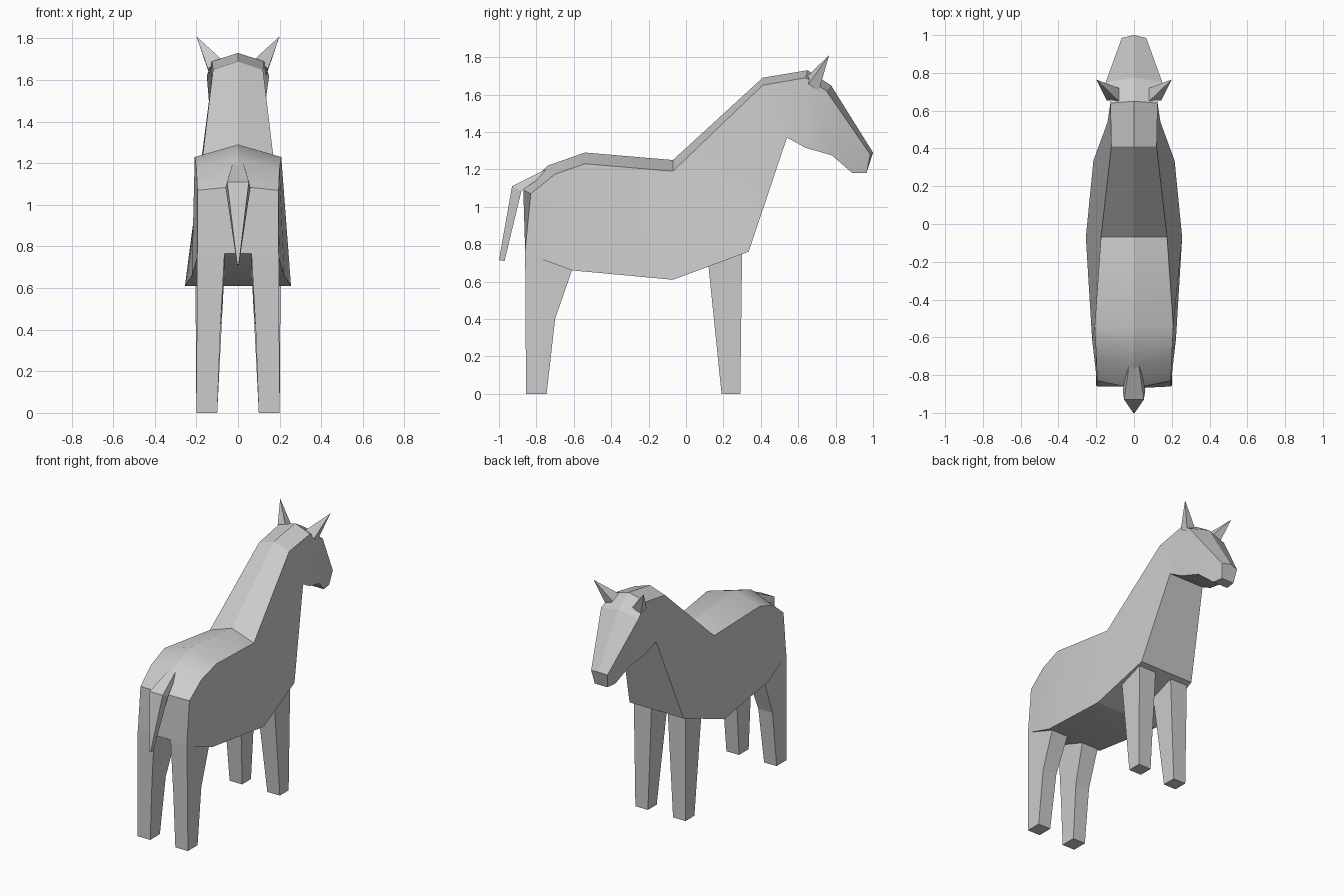
import bpy, bmesh, math

if "Cube" in bpy.data.objects:
    bpy.data.objects.remove(bpy.data.objects["Cube"])


def loft(name, rings, caps=(True, True), mirror=False):
    """Skin closed rings of equal point count; coincident points are merged."""
    bm = bmesh.new()
    vr = [[bm.verts.new(p) for p in r] for r in rings]
    n = len(rings[0])
    for a, b in zip(vr, vr[1:]):
        for i in range(n):
            j = (i + 1) % n
            bm.faces.new((a[i], a[j], b[j], b[i]))
    if caps[0]:
        bm.faces.new(vr[0][::-1])
    if caps[1]:
        bm.faces.new(vr[-1])
    bmesh.ops.remove_doubles(bm, verts=bm.verts[:], dist=0.0005)
    bmesh.ops.recalc_face_normals(bm, faces=bm.faces[:])
    me = bpy.data.meshes.new(name)
    bm.to_mesh(me)
    bm.free()
    ob = bpy.data.objects.new(name, me)
    bpy.context.collection.objects.link(ob)
    if mirror:
        ob.modifiers.new("Mirror", 'MIRROR').use_mirror_merge = False
    return ob


def section(top, ridge, bottom):
    """Five-sided ring: top edge (x,y,z), centre ridge (y,z), bottom edge (x,y,z)."""
    (tx, ty, tz), (ry, rz), (bx, by, bz) = top, ridge, bottom
    return [(-tx, ty, tz), (0, ry, rz), (tx, ty, tz), (bx, by, bz), (-bx, by, bz)]


# body, neck and head as one skin; repeated points make the chest and nose faces
poll = ((.12, .41, 1.65), (.41, 1.69))
muzzle = ((.065, .985, 1.28), (1.0, 1.29))
body = loft("body_neck_head", [section(*s) for s in (
    ((.195, -.83, 1.07), (-.87, 1.09), (.195, -.86, .765)),
    ((.20, -.70, 1.175), (-.74, 1.22), (.20, -.80, .73)),
    ((.208, -.54, 1.23), (-.54, 1.29), (.222, -.61, .66)),
    ((.175, -.07, 1.19), (-.07, 1.25), (.255, -.07, .61)),
    (*poll, (.215, .335, .76)),
    (*poll, (.14, .54, 1.37)),
    ((.125, .64, 1.69), (.65, 1.73), (.125, .64, 1.315)),
    ((.15, .75, 1.62), (.775, 1.65), (.10, .78, 1.275)),
    (*muzzle, (.06, .89, 1.18)),
    (*muzzle, (.05, .965, 1.18)),
)])
bpy.context.view_layer.objects.active = body
body.select_set(True)
bpy.ops.object.shade_smooth_by_angle(angle=math.radians(25))


def leg(name, levels):
    """Rings from (back y, back z, front y, front z, inner x, outer x)."""
    loft(name, [[(xi, yb, zb), (xo, yb, zb), (xo, yf, zf), (xi, yf, zf)]
                for yb, zb, yf, zf, xi, xo in levels], caps=(True, False), mirror=True)


# legs, mirrored left and right
leg("hind_legs", ((-.855, 0, -.745, 0, .10, .20),
                  (-.858, .40, -.70, .40, .085, .198),
                  (-.86, .765, -.61, .66, .065, .196)))
leg("front_legs", ((.19, 0, .29, 0, .10, .20),
                   (.12, .685, .30, .75, .065, .205)))

# ears, mirrored: four-sided spikes
tip = (.20, .765, 1.81)
loft("ears", [[(.08, .65, 1.70), (.145, .655, 1.655), (.135, .71, 1.62), (.08, .72, 1.67)],
              [tip] * 4], caps=(True, False), mirror=True)

# tail: tapering bent strip
loft("tail", [[(-xo, *outer), (xo, *outer), (xi, *inner), (-xi, *inner)]
              for xo, outer, xi, inner in (
                  (.025, (-.74, 1.205), .035, (-.76, 1.17)),
                  (.052, (-.93, 1.11), .06, (-.88, 1.085)),
                  (.004, (-1.0, .715), .004, (-.97, .71)))])
